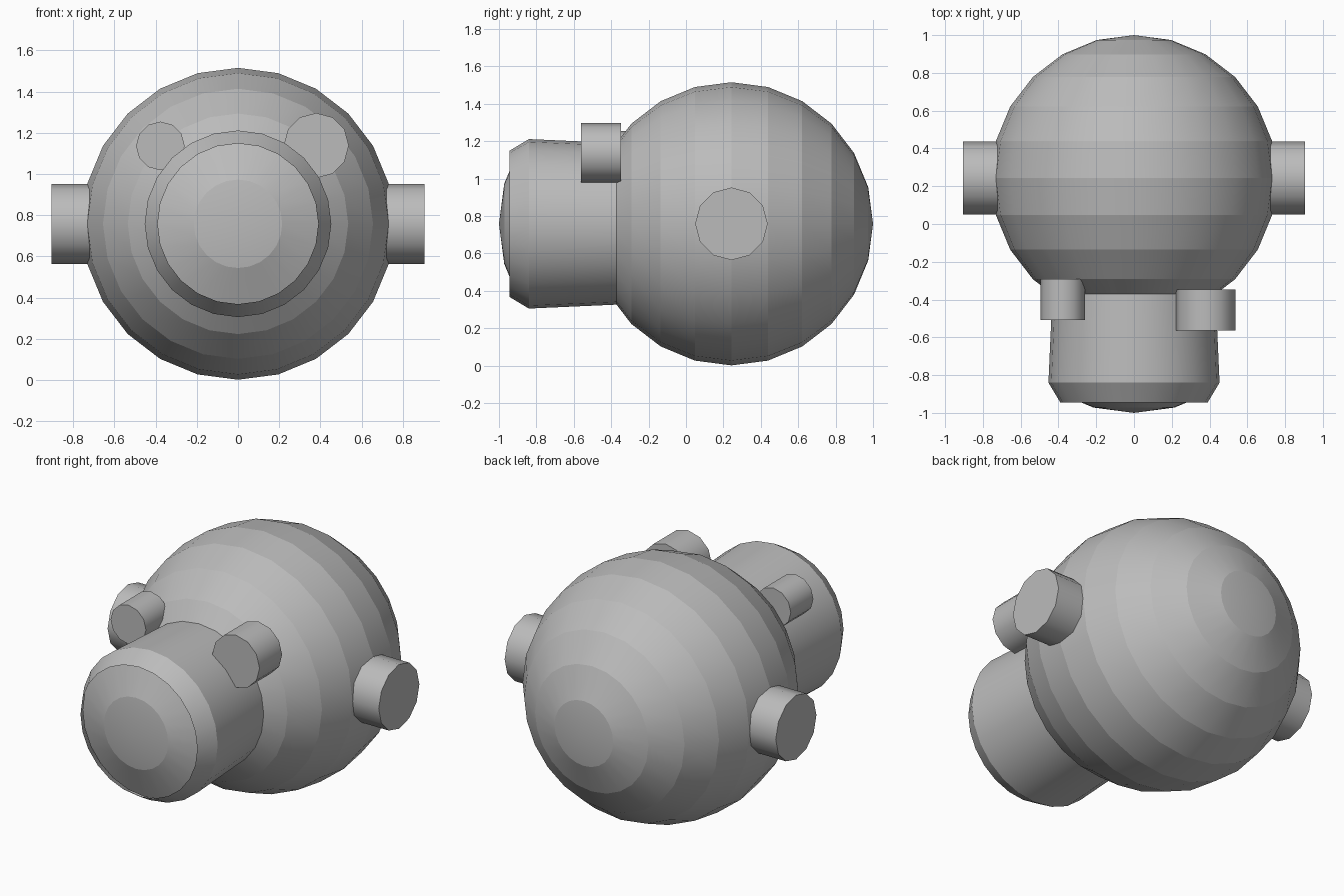
import bpy, bmesh, math
from mathutils import Matrix, Vector

cube = bpy.data.objects.get("Cube")
if cube:
    bpy.data.objects.remove(cube)

grey = bpy.data.materials.new("plain grey")
grey.use_nodes = True
colour = (0.5, 0.5, 0.5, 1)
grey.diffuse_color = colour
grey.node_tree.nodes["Principled BSDF"].inputs["Base Color"].default_value = colour


def lathe(name, profile, sides, centre, axis=(0, 1, 0)):
    """Spin (radius, distance) points around an axis; crisp rings, smooth sides."""
    bm = bmesh.new()
    verts = [bm.verts.new((r, 0, d)) for r, d in profile]
    edges = [bm.edges.new(pair) for pair in zip(verts, verts[1:])]
    bmesh.ops.spin(bm, geom=verts + edges, axis=(0, 0, 1), cent=(0, 0, 0),
                   angle=math.tau, steps=sides, use_merge=True)
    bmesh.ops.remove_doubles(bm, verts=bm.verts, dist=0.0005)
    bmesh.ops.recalc_face_normals(bm, faces=bm.faces)
    for face in bm.faces:
        face.smooth = True
    for edge in bm.edges:
        a, b = (v.co.z for v in edge.verts)
        edge.smooth = abs(a - b) > 0.0005 or edge.is_boundary
    # Turn the spin axis, keeping a vertex at the top of every ring
    out = Vector(axis)
    up = Vector((0, 0, 1))
    turn = Matrix((up, out.cross(up), out)).transposed().to_4x4()
    bm.transform(Matrix.Translation(centre) @ turn)
    mesh = bpy.data.meshes.new(name)
    bm.to_mesh(mesh)
    bm.free()
    mesh.materials.append(grey)
    obj = bpy.data.objects.new(name, mesh)
    bpy.context.collection.objects.link(obj)
    return obj


def peg(name, radius, length, centre, axis):
    half = length / 2
    return lathe(name, [(0, -half), (radius, -half), (radius, half), (0, half)],
                 12, centre, axis)


def arc(radius, rings):
    step = math.pi / 12
    return [(radius * math.sin(i * step), -radius * math.cos(i * step)) for i in rings]


MID = 0.758

# Ball body with poles at front and back
lathe("ball_body", arc(0.757, range(13)), 24, (0, 0.243, MID))

# Open barrel with a chamfered rim, and the domed lens set inside it
lathe("barrel", [(0.43, -0.3), (0.432, -0.37), (0.453, -0.84), (0.39, -0.945)],
      24, (0, 0, MID))
lathe("lens_dome", arc(0.83, range(3)), 24, (0, -0.17, MID))

# Side pegs
for side, sign in (("left", 1), ("right", -1)):
    peg(side + "_side_peg", 0.194, 0.24, (sign * 0.785, 0.243, MID), (sign, 0, 0))

# Two uneven knobs above the barrel
peg("left_knob", 0.158, 0.215, (0.38, -0.455, 1.138), (0, 1, 0))
peg("right_knob", 0.118, 0.215, (-0.377, -0.4, 1.136), (0, 1, 0))
